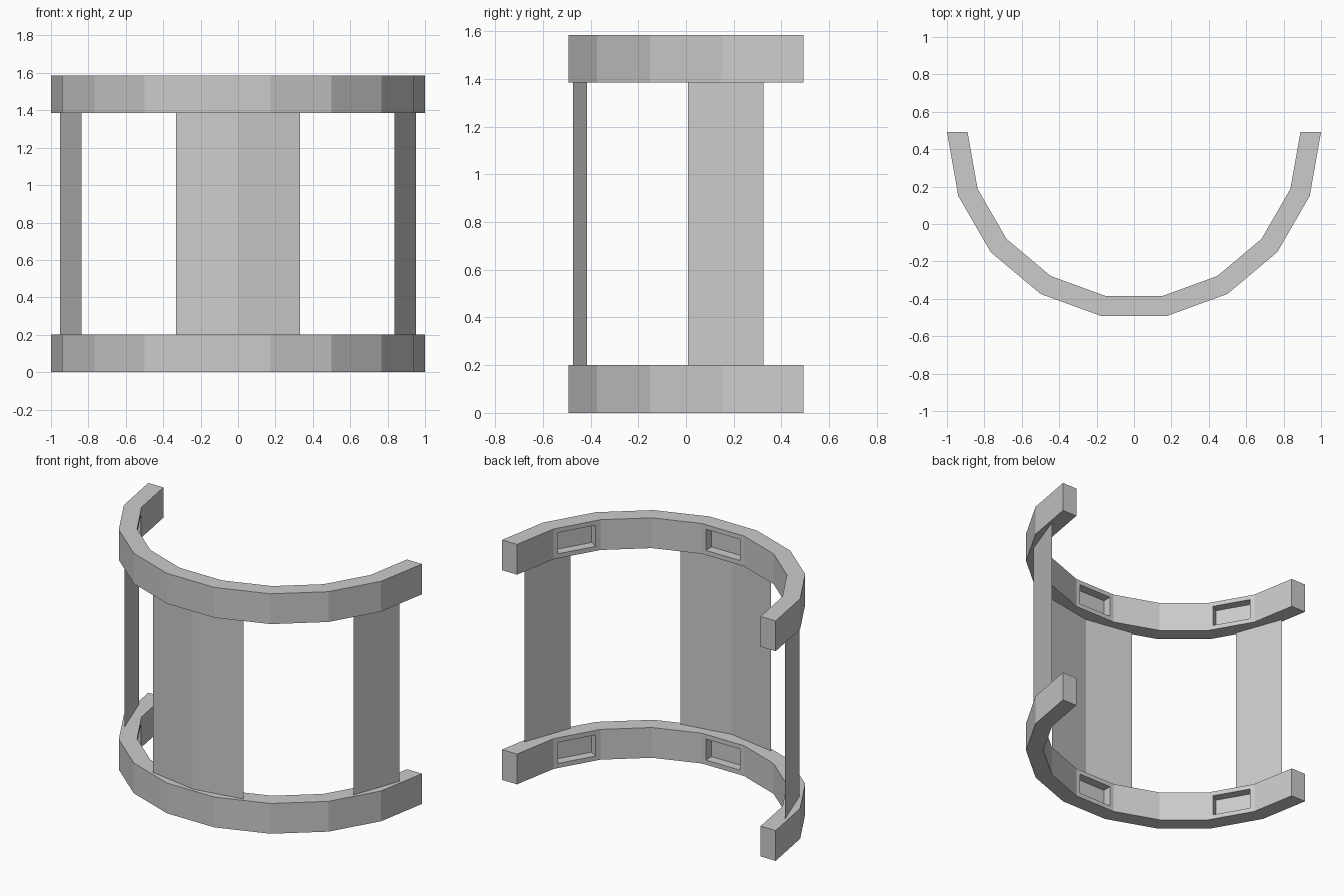
import bpy, bmesh
from math import sin, cos, radians

if "Cube" in bpy.data.objects:
    bpy.data.objects.remove(bpy.data.objects["Cube"])

CY = 0.4924                     # centre of the half-round plan
R_OUT, R_IN, R_PANEL = 1.0, 0.89, 0.966
BAND_H, TOP_Z = 0.2, 1.385


def arc_point(r, deg, z):
    return (r * cos(radians(deg)), CY - r * sin(radians(deg)), z)


def finish(bm, name):
    mesh = bpy.data.meshes.new(name)
    bm.to_mesh(mesh)
    bm.free()
    obj = bpy.data.objects.new(name, mesh)
    bpy.context.collection.objects.link(obj)
    return obj


def band(name, z):
    # Half ring of nine flat segments with a rectangular section
    bm = bmesh.new()
    sections = []
    for i in range(10):
        a = i * 20
        sections.append([bm.verts.new(arc_point(r, a, z + h)) for r, h in
                         ((R_OUT, 0), (R_OUT, BAND_H), (R_IN, BAND_H), (R_IN, 0))])
    inner = []
    for s, t in zip(sections, sections[1:]):
        for k in range(4):
            n = (k + 1) % 4
            f = bm.faces.new((s[k], s[n], t[n], t[k]))
            if k == 2:
                inner.append(f)
    bm.faces.new(sections[0])
    bm.faces.new(sections[-1])
    bmesh.ops.recalc_face_normals(bm, faces=bm.faces[:])

    # Shallow rectangular pockets in three inner facets
    pockets = [inner[i] for i in (1, 4, 7)]
    bmesh.ops.inset_individual(bm, faces=pockets, thickness=0.043)
    for f in pockets:
        normal = f.normal.copy()
        floor = bmesh.ops.extrude_discrete_faces(bm, faces=[f])["faces"][0]
        bmesh.ops.translate(bm, verts=floor.verts[:], vec=normal * -0.06)
    return finish(bm, name)


def panel(name, angles):
    # Thin upright sheet between the two bands
    bm = bmesh.new()
    cols = [[bm.verts.new(arc_point(R_PANEL, a, z)) for z in (BAND_H, TOP_Z)]
            for a in angles]
    for (a0, a1), (b0, b1) in zip(cols, cols[1:]):
        bm.faces.new((a0, a1, b1, b0))
    return finish(bm, name)


band("lower_band", 0)
band("upper_band", TOP_Z)
panel("right_panel", (10, 30))
panel("front_panel", (70, 90, 110))
panel("left_panel", (150, 170))
